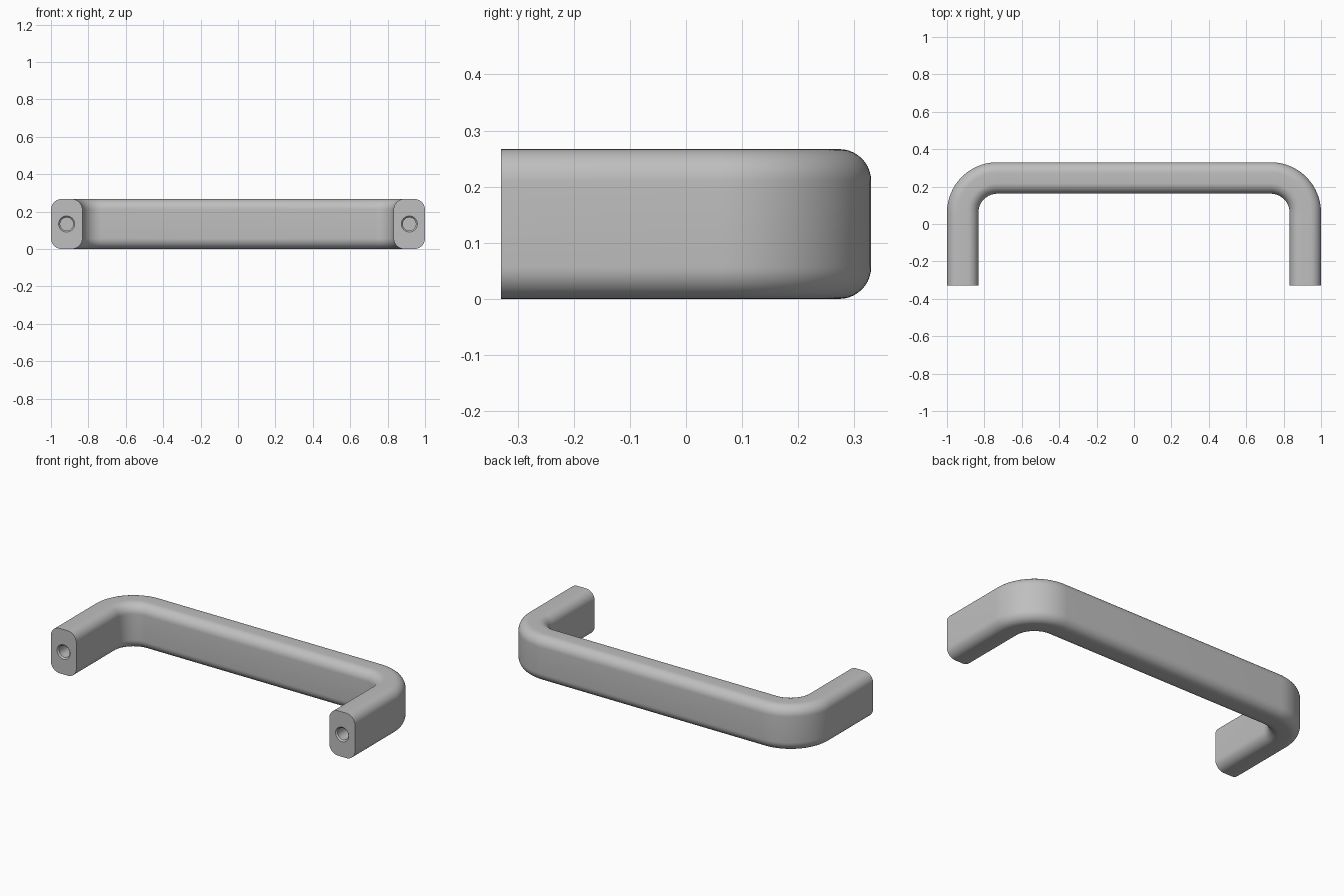
import bpy, bmesh
from math import pi, cos, sin, radians
from mathutils import Vector

if "Cube" in bpy.data.objects:
    bpy.data.objects.remove(bpy.data.objects["Cube"], do_unlink=True)

WIDTH, HEIGHT, FILLET = 0.168, 0.267, 0.057   # bar cross-section
FRONT, BACK, SIDE = -0.33, 0.33, 1.0          # overall extents
BEND = 0.185                                  # centreline bend radius
BEND_STEPS, FILLET_STEPS, HOLE_STEPS = 20, 10, 40

metal = bpy.data.materials.new("satin_grey_metal")
metal.use_nodes = True
grey = (0.52, 0.52, 0.52, 1)
metal.diffuse_color = grey
metal.node_tree.nodes["Principled BSDF"].inputs["Base Color"].default_value = grey


def section():
    """Rounded rectangle as (outward, height) pairs."""
    points = []
    for k, (sx, sz) in enumerate([(1, 1), (-1, 1), (-1, -1), (1, -1)]):
        for i in range(FILLET_STEPS + 1):
            a = (k + i / FILLET_STEPS) * pi / 2
            points.append((sx * (WIDTH / 2 - FILLET) + FILLET * cos(a),
                           HEIGHT / 2 + sz * (HEIGHT / 2 - FILLET) + FILLET * sin(a)))
    return points


def path():
    """Centreline stations with their outward directions."""
    leg = SIDE - WIDTH / 2
    cx, cy = leg - BEND, BACK - WIDTH / 2 - BEND
    stations = [(Vector((-leg, FRONT, 0)), Vector((-1, 0, 0)))]
    for side, start in ((-1, pi), (1, pi / 2)):
        for i in range(BEND_STEPS + 1):
            a = start - i / BEND_STEPS * pi / 2
            out = Vector((cos(a), sin(a), 0))
            stations.append((Vector((side * cx, cy, 0)) + BEND * out, out))
    stations.append((Vector((leg, FRONT, 0)), Vector((1, 0, 0))))
    return stations


def bridge(bm, a, b):
    for i in range(len(a)):
        j = (i + 1) % len(a)
        bm.faces.new((a[i], a[j], b[j], b[i]))


def ring_edges(bm, ring):
    return [bm.edges.get((ring[i - 1], ring[i])) for i in range(len(ring))]


bm = bmesh.new()

# Bent bar swept along the centreline
profile = section()
rings = [[bm.verts.new(p + out * u + Vector((0, 0, z))) for u, z in profile]
         for p, out in path()]
for a, b in zip(rings, rings[1:]):
    bridge(bm, a, b)

# Mounting faces with chamfered blind screw holes
for ring, x in ((rings[0], -SIDE + WIDTH / 2), (rings[-1], SIDE - WIDTH / 2)):
    hole = []
    for radius, depth in ((0.043, 0), (0.035, 0.008), (0.035, 0.25)):
        angles = [2 * pi * i / HOLE_STEPS for i in range(HOLE_STEPS)]
        hole.append([bm.verts.new((x + radius * cos(a), FRONT + depth,
                                   HEIGHT / 2 + radius * sin(a))) for a in angles])
    for a, b in zip(hole, hole[1:]):
        bridge(bm, a, b)
    bm.faces.new(hole[-1])
    bmesh.ops.triangle_fill(bm, use_beauty=True, normal=(0, -1, 0),
                            edges=ring_edges(bm, ring) + ring_edges(bm, hole[0]))

bmesh.ops.recalc_face_normals(bm, faces=bm.faces)
mesh = bpy.data.meshes.new("pull_handle")
bm.to_mesh(mesh)
bm.free()
mesh.materials.append(metal)
handle = bpy.data.objects.new("pull_handle", mesh)
bpy.context.collection.objects.link(handle)

# Smooth bends, crisp mounting faces
bpy.ops.object.select_all(action="DESELECT")
handle.select_set(True)
bpy.context.view_layer.objects.active = handle
bpy.ops.object.shade_smooth_by_angle(angle=radians(30))
